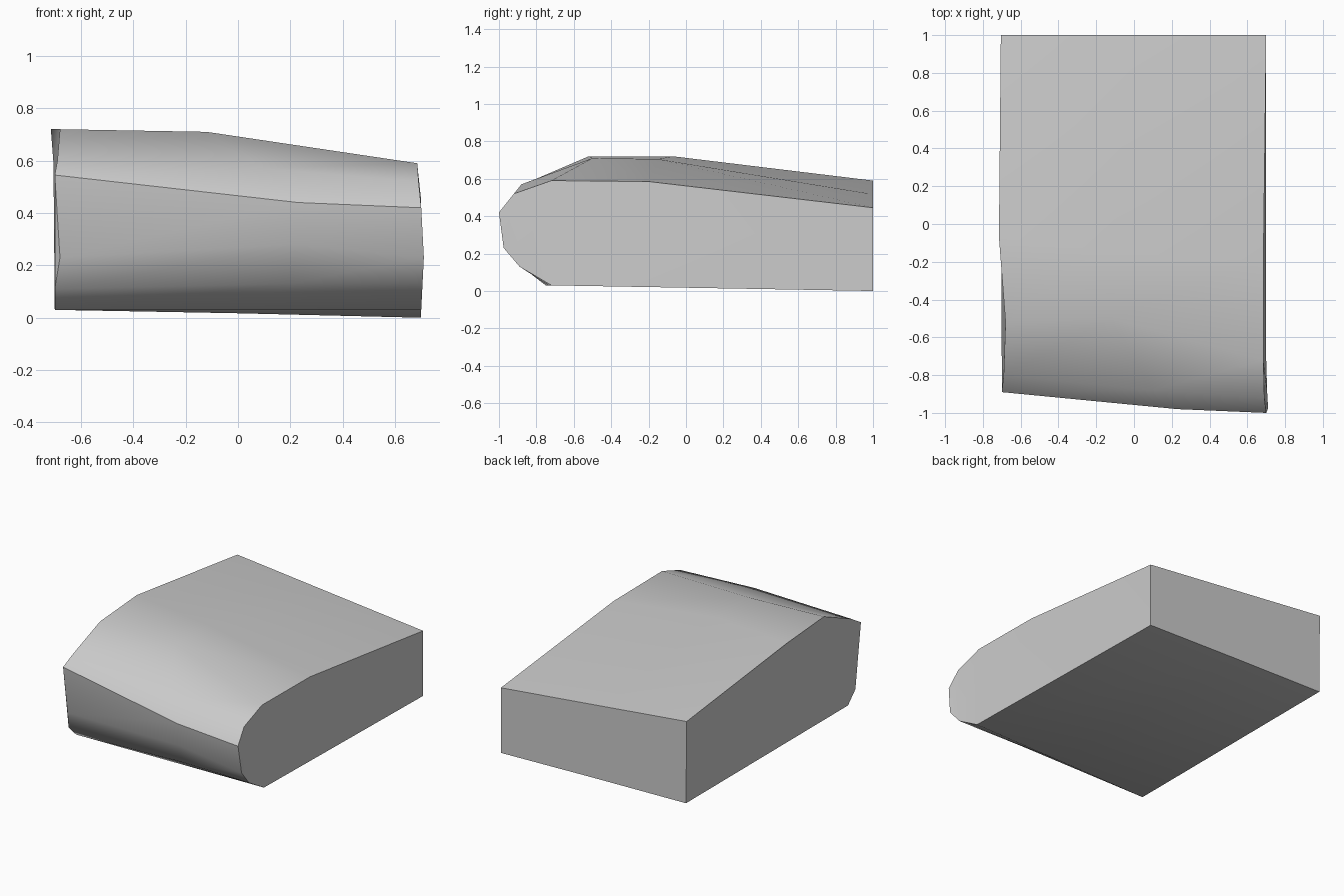
import bpy
import bmesh

default_cube = bpy.data.objects.get("Cube")
if default_cube:
    bpy.data.objects.remove(default_cube, do_unlink=True)

# Single flat grey
grey = bpy.data.materials.new("plain grey")
grey.use_nodes = True
colour = (0.6, 0.6, 0.6, 1)
grey.diffuse_color = colour
grey.node_tree.nodes["Principled BSDF"].inputs["Base Color"].default_value = colour

# Cross-sections, each running from the rear bottom, round the nose, to the rear top
tall_end = [(-.7, 1, .03), (-.7, -.75, .03), (-.7, -.83, .11), (-.68, -.87, .23),
            (-.7, -.89, .545), (-.69, -.8, .6), (-.68, -.52, .72),
            (-.715, -.07, .72), (-.705, 1, .59)]
middle = [(0, 1, .017), (0, -.735, .03), (.2, -.88, .13), (.22, -.955, .28),
          (.23, -.98, .44), (.1, -.88, .57), (-.12, -.5, .71),
          (-.12, -.15, .705), (0, 1, .517)]
low_end = [(.7, 1, 0), (.7, -.72, .03), (.705, -.89, .13), (.71, -.975, .23),
           (.7, -1, .42), (.69, -.92, .52), (.685, -.72, .59),
           (.685, -.2, .585), (.7, 1, .445)]

# Loft the sections into a closed wedge-shaped body
bm = bmesh.new()
rings = [[bm.verts.new(point) for point in section]
         for section in (tall_end, middle, low_end)]
for ring, following in zip(rings, rings[1:]):
    for i in range(len(ring)):
        j = (i + 1) % len(ring)
        bm.faces.new((ring[i], ring[j], following[j], following[i]))

# Close both ends
end_caps = [bm.faces.new(rings[0]), bm.faces.new(rings[-1])]
bmesh.ops.triangulate(bm, faces=end_caps)
bmesh.ops.recalc_face_normals(bm, faces=bm.faces)

mesh = bpy.data.meshes.new("wedge_body")
bm.to_mesh(mesh)
bm.free()
mesh.materials.append(grey)
body = bpy.data.objects.new("wedge_body", mesh)
bpy.context.collection.objects.link(body)

# Smooth the rounded nose while keeping the ridge and end rims crisp
bpy.ops.object.select_all(action="DESELECT")
body.select_set(True)
bpy.context.view_layer.objects.active = body
bpy.ops.object.shade_smooth_by_angle(angle=.7)
